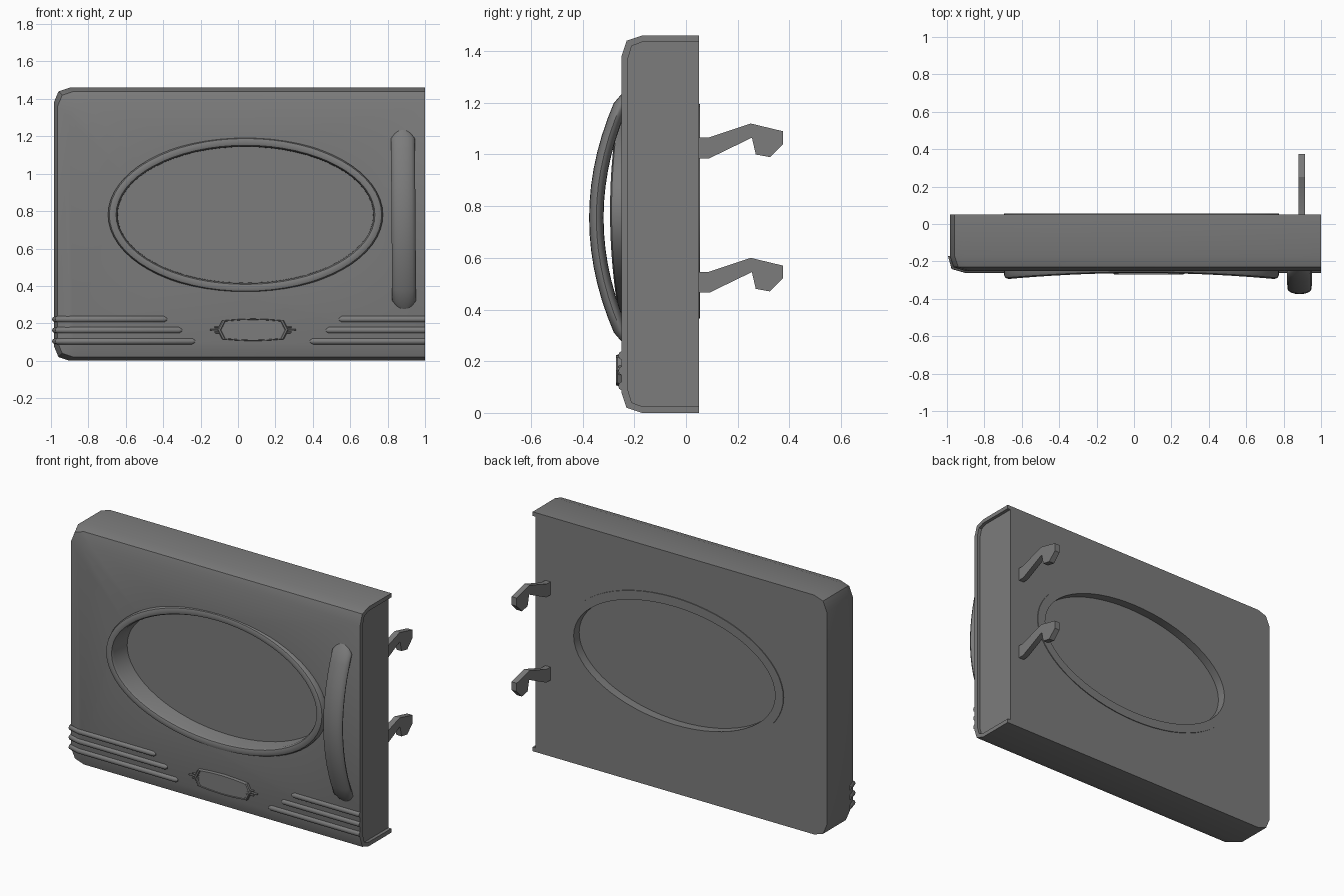
import bpy, bmesh, math
from mathutils import Vector

if "Cube" in bpy.data.objects:
    bpy.data.objects.remove(bpy.data.objects["Cube"], do_unlink=True)

grey = bpy.data.materials.new("mid grey")
grey.use_nodes = True
grey.diffuse_color = (0.2, 0.2, 0.2, 1)
grey.node_tree.nodes["Principled BSDF"].inputs["Base Color"].default_value = (0.2, 0.2, 0.2, 1)

TOP, BACK, FRONT = 1.46, 0.05, -0.25
CX, CZ, RX, RZ = 0.04, 0.78, 0.735, 0.415      # window oval


def finish(name, bm, angle=30):
    """Turn a bmesh into a named, shaded object."""
    bmesh.ops.recalc_face_normals(bm, faces=bm.faces)
    mesh = bpy.data.meshes.new(name)
    bm.to_mesh(mesh)
    bm.free()
    mesh.materials.append(grey)
    obj = bpy.data.objects.new(name, mesh)
    bpy.context.collection.objects.link(obj)
    shade(obj, angle)
    return obj


def shade(obj, angle):
    bpy.ops.object.select_all(action='DESELECT')
    obj.select_set(True)
    bpy.context.view_layer.objects.active = obj
    bpy.ops.object.shade_smooth_by_angle(angle=math.radians(angle))


def loft(name, rings, closed=False, angle=30):
    """Skin a list of point rings; cap the ends unless the loft closes."""
    bm = bmesh.new()
    loops = [[bm.verts.new(p) for p in ring] for ring in rings]
    n = len(loops[0])
    pairs = list(zip(loops, loops[1:]))
    if closed:
        pairs.append((loops[-1], loops[0]))
    else:
        bm.faces.new(loops[0])
        bm.faces.new(loops[-1])
    for a, b in pairs:
        for i in range(n):
            j = (i + 1) % n
            bm.faces.new((a[i], a[j], b[j], b[i]))
    return finish(name, bm, angle)


def oval(inset, depth, count=64):
    """Ring around the window; depth is a function of the x fraction."""
    ring = []
    for i in range(count):
        a = math.tau * i / count
        c, s = math.cos(a), math.sin(a)
        ring.append((CX + (RX - inset) * c, depth(c), CZ + (RZ - inset) * s))
    return ring


def flat(y):
    return lambda c: y


def tube(name, path, side, width, thick, taper, count=12):
    """Flattened tube along a path; taper scales each section."""
    pts = [Vector(p) for p in path]
    side = Vector(side)
    rings = []
    for i, p in enumerate(pts):
        t = (pts[min(i + 1, len(pts) - 1)] - pts[max(i - 1, 0)]).normalized()
        up = t.cross(side)
        rings.append([p + side * (width * taper[i] * math.cos(math.tau * k / count))
                      + up * (thick * taper[i] * math.sin(math.tau * k / count))
                      for k in range(count)])
    return loft(name, rings, angle=45)


def cut(target, cutter):
    """Apply a difference and drop the cutter."""
    mod = target.modifiers.new("cut", 'BOOLEAN')
    mod.operation, mod.object, mod.solver = 'DIFFERENCE', cutter, 'EXACT'
    bpy.ops.object.select_all(action='DESELECT')
    bpy.context.view_layer.objects.active = target
    target.select_set(True)
    bpy.ops.object.modifier_apply(modifier=mod.name)
    bpy.data.objects.remove(cutter, do_unlink=True)


# Door shell: square at the hinge end, rounded at the free end
def outline(inset, y):
    lo, hi, x = inset, TOP - inset, -0.985 + inset
    corner = [(0.085, 0), (0.025, 0.02), (0, 0.08)]
    pts = [(1, y, lo)] + [(x + a, y, lo + b) for a, b in corner]
    pts += [(x + a, y, hi - b) for a, b in reversed(corner)]
    return pts + [(1, y, hi)]


door = loft("door_shell", [outline(0, BACK), outline(0, -0.17),
                           outline(0.02, -0.23), outline(0.08, FRONT)])

# Recessed hinge end with a lip at the front, top and bottom
recess = [(0.2, 0.025), (-0.17, 0.025), (-0.21, 0.04), (-0.225, 0.09)]
recess += [(y, TOP - z) for y, z in reversed(recess)]
cut(door, loft("recess_cutter", [[(x, y, z) for y, z in recess] for x in (0.98, 1.1)]))

# Window opening
cut(door, loft("window_cutter", [oval(0.025, flat(-0.5)), oval(0.025, flat(0.5))]))
shade(door, 30)


# Window frame: saddle-curved lip at the front, thin rim at the back
def lip(offset):
    return lambda c: -0.262 - 0.032 * c * c + offset


loft("window_frame", [oval(0, flat(BACK - 0.01)), oval(0, flat(-0.235)), oval(0, lip(0.02)),
                      oval(0.007, lip(0.006)), oval(0.025, lip(0)), oval(0.043, lip(0.006)),
                      oval(0.05, lip(0.02)), oval(0.055, flat(BACK + 0.005)),
                      oval(0, flat(BACK + 0.005))], closed=True, angle=40)
loft("window_pane", [oval(0.045, flat(-0.15)), oval(0.045, flat(0))])

# Bowed handle
steps = 16
arc, taper = [], []
for i in range(steps + 1):
    u = 2 * i / steps - 1
    arc.append((0.885 - 0.004 * u, -0.225 - 0.122 * (1 - u * u), 0.755 + 0.495 * u))
    taper.append(min(1, (1 - abs(u) ** 8) ** 0.5 + 0.3))
tube("handle", arc, (1, 0, 0), 0.064, 0.028, taper, 16)

# Raised stripes on both sides, the free-end ones wrapping round the edge
for i, (z, left, right) in enumerate([(0.222, 0.54, -0.38), (0.163, 0.47, -0.30),
                                      (0.104, 0.385, -0.23)]):
    wrap = [(right, FRONT, z), (right - 0.015, FRONT, z), (-0.90, FRONT, z),
            (-0.967, -0.232, z), (-0.985, -0.17, z)]
    tube(f"right_stripe_{i + 1}", wrap, (0, 0, 1), 0.016, 0.012, [0.4, 1, 1, 1, 0.8], 8)
    straight = [(left, FRONT, z), (left + 0.015, FRONT, z), (1, FRONT, z)]
    tube(f"left_stripe_{i + 1}", straight, (0, 0, 1), 0.016, 0.012, [0.4, 1, 1], 8)

# Badge plate with side prongs
BX, BZ = 0.08, 0.165
half = [(0.19, 0), (0.165, 0.05), (0.08, 0.057), (0, 0.06)]
quarter = half + [(-x, z) for x, z in reversed(half[:-1])]
shape = quarter + [(-x, -z) for x, z in quarter[1:-1]]


def badge_ring(scale, y):
    return [(BX + x * scale, y, BZ + z * scale) for x, z in shape]


loft("badge", [badge_ring(1, -0.235), badge_ring(1, -0.265), badge_ring(0.97, -0.27),
               badge_ring(0.92, -0.27), badge_ring(0.90, -0.264)])
for sign, label in ((-1, "right"), (1, "left")):
    for k, reach in ((-1, 0.205), (0, 0.23), (1, 0.205)):
        z = BZ + 0.014 * k
        path = [(BX + sign * d, -0.256, z) for d in (0.16, reach)]
        tube(f"{label}_badge_prong_{k + 2}", path, (0, 0, 1), 0.005, 0.01, [1, 0.8], 6)

# Latch hooks on the back
hook = [(0.03, 1.065), (0.085, 1.065), (0.25, 1.12), (0.375, 1.09), (0.375, 1.04),
        (0.325, 0.99), (0.27, 1.0), (0.255, 1.065), (0.09, 0.985), (0.03, 0.985)]
for name, drop in (("upper_hook", 0), ("lower_hook", 0.52)):
    loft(name, [[(x, y, z - drop) for y, z in hook] for x in (0.88, 0.915)])
